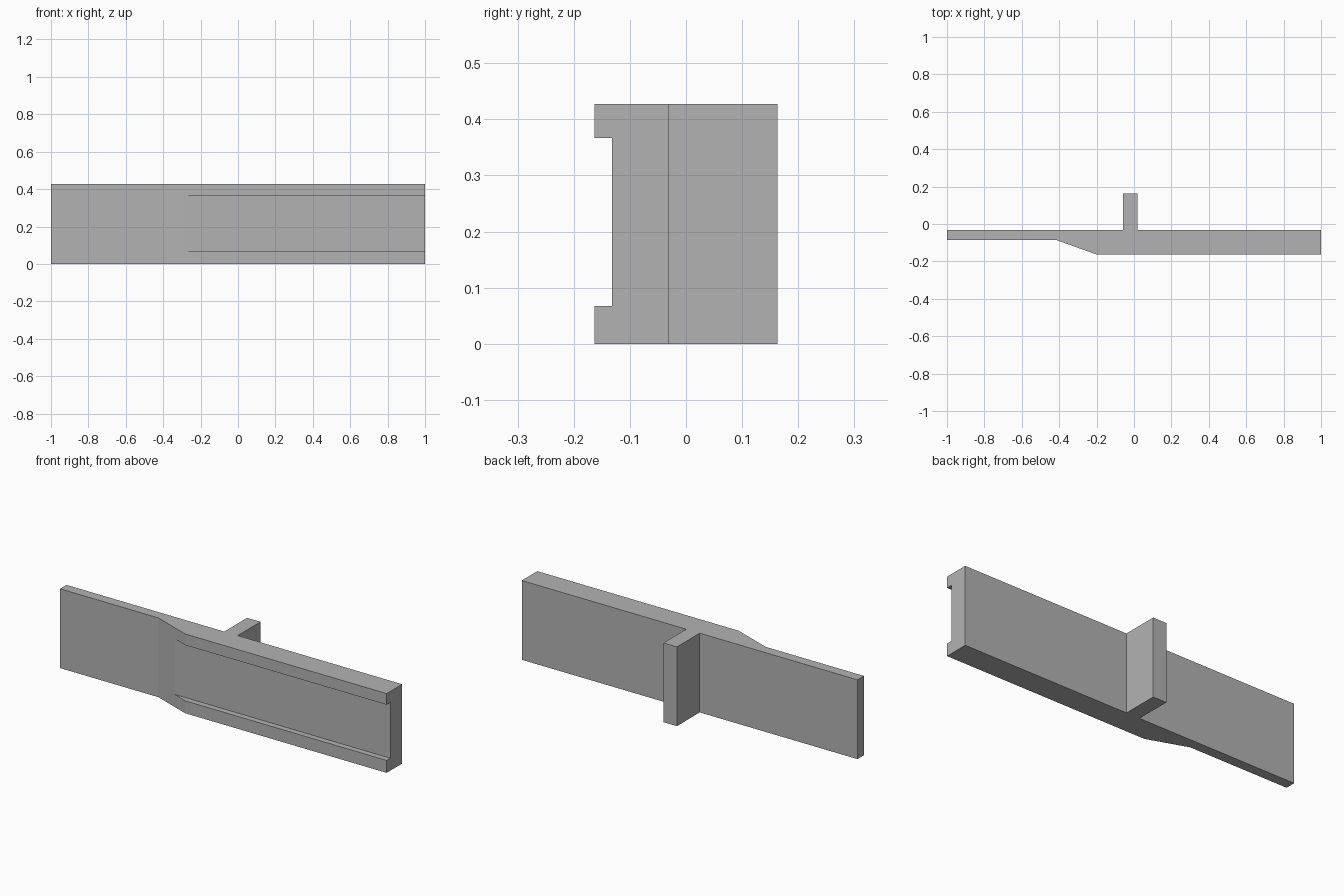
import bpy
import bmesh

cube = bpy.data.objects.get("Cube")
if cube:
    bpy.data.objects.remove(cube, do_unlink=True)

HEIGHT = 0.427
BACK, FRONT, THIN = -0.031, -0.163, -0.086
GROOVE_FLOOR, GROOVE_LOW, GROOVE_HIGH = -0.132, 0.067, 0.367

grey = bpy.data.materials.new("plain grey")
grey.use_nodes = True
grey.diffuse_color = (0.45, 0.45, 0.45, 1)
grey.node_tree.nodes["Principled BSDF"].inputs["Base Color"].default_value = grey.diffuse_color


def prism(name, outline, low, high):
    """Extrude a plan outline between two heights."""
    bm = bmesh.new()
    base = bm.faces.new([bm.verts.new((x, y, low)) for x, y in outline])
    top = bmesh.ops.extrude_face_region(bm, geom=[base])["geom"]
    bmesh.ops.translate(bm, vec=(0, 0, high - low),
                        verts=[v for v in top if isinstance(v, bmesh.types.BMVert)])
    bmesh.ops.recalc_face_normals(bm, faces=bm.faces)
    mesh = bpy.data.meshes.new(name)
    bm.to_mesh(mesh)
    bm.free()
    mesh.materials.append(grey)
    obj = bpy.data.objects.new(name, mesh)
    bpy.context.collection.objects.link(obj)
    return obj


# Stepped bar with the rear stem in one outline
bar = prism("stepped_bar", [
    (-1, BACK), (-1, THIN), (-0.415, THIN), (-0.2, FRONT), (1, FRONT), (1, BACK),
    (0.02, BACK), (0.02, 0.163), (-0.06, 0.163), (-0.06, BACK)], 0, HEIGHT)

# Long groove along the thick half of the front, running out on the slope
cutter = prism("groove_cutter", [
    (-0.5, GROOVE_FLOOR), (-0.5, -0.3), (1.1, -0.3), (1.1, GROOVE_FLOOR)],
    GROOVE_LOW, GROOVE_HIGH)
cutter.hide_render = True

cut = bar.modifiers.new("groove", "BOOLEAN")
cut.operation = "DIFFERENCE"
cut.solver = "EXACT"
cut.object = cutter
bpy.context.view_layer.objects.active = bar
bpy.ops.object.modifier_apply(modifier=cut.name)
bpy.data.objects.remove(cutter, do_unlink=True)
